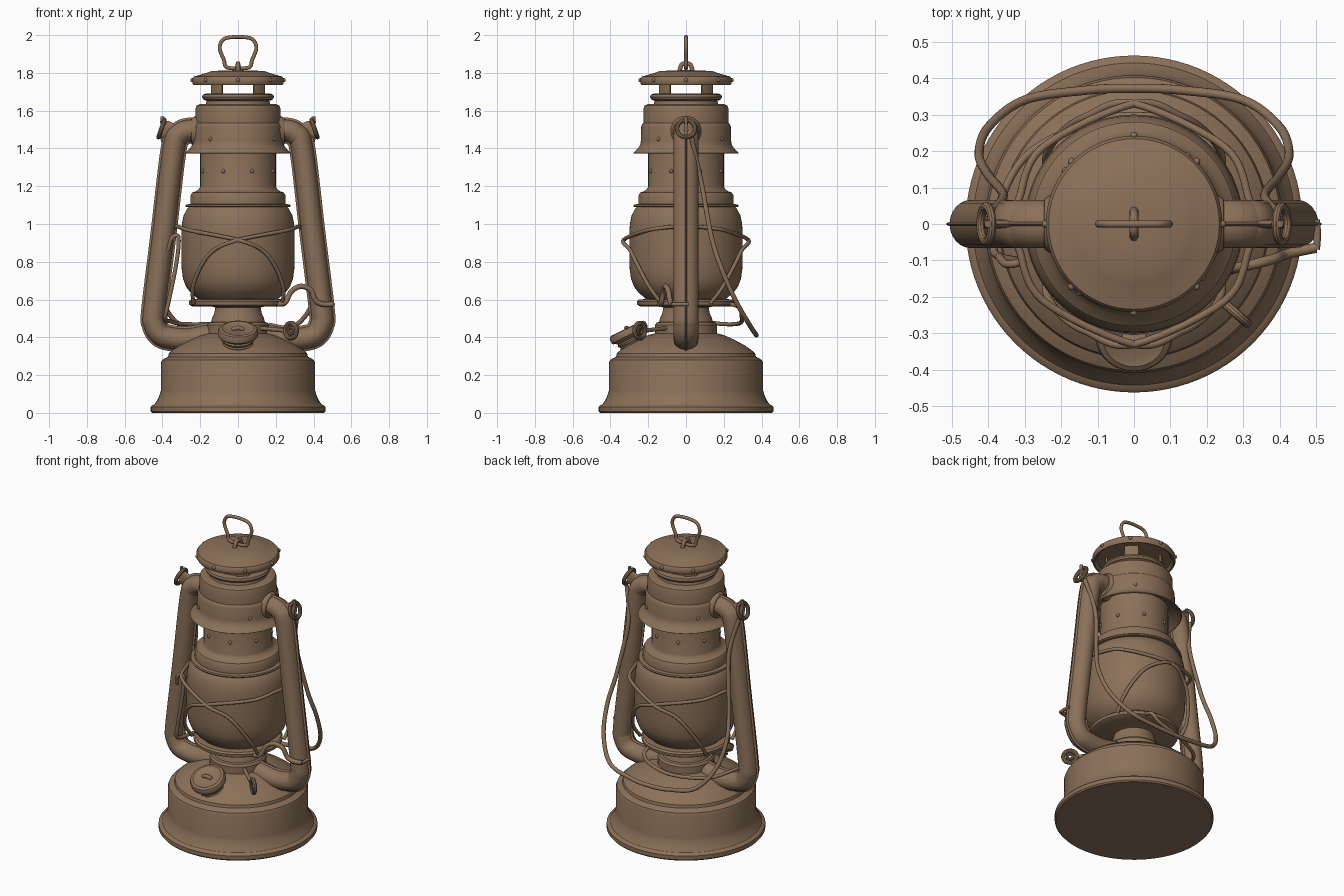
import bpy, bmesh, math
from mathutils import Vector, Matrix

if "Cube" in bpy.data.objects:
    bpy.data.objects.remove(bpy.data.objects["Cube"])

brown = bpy.data.materials.new("aged_brown_metal")
brown.diffuse_color = (0.26, 0.165, 0.1, 1)
brown.use_nodes = True
brown.node_tree.nodes["Principled BSDF"].inputs["Base Color"].default_value = brown.diffuse_color


def finish(name, bm, angle=35):
    bmesh.ops.remove_doubles(bm, verts=bm.verts, dist=1e-5)
    bmesh.ops.recalc_face_normals(bm, faces=bm.faces)
    me = bpy.data.meshes.new(name)
    bm.to_mesh(me)
    bm.free()
    me.materials.append(brown)
    ob = bpy.data.objects.new(name, me)
    bpy.context.collection.objects.link(ob)
    bpy.ops.object.select_all(action='DESELECT')
    ob.select_set(True)
    bpy.context.view_layer.objects.active = ob
    bpy.ops.object.shade_smooth_by_angle(angle=math.radians(angle))
    return ob


def lathe(name, profile, matrix=None, segs=72):
    """Spin (radius, z) points round the z axis."""
    bm = bmesh.new()
    vs = [bm.verts.new((r, 0, z)) for r, z in profile]
    es = [bm.edges.new(p) for p in zip(vs, vs[1:])]
    bmesh.ops.spin(bm, geom=vs + es, cent=(0, 0, 0), axis=(0, 0, 1),
                   angle=math.tau, steps=segs, use_duplicate=False)
    if matrix:
        bm.transform(matrix)
    return finish(name, bm)


def smooth_path(pts, n, closed=False):
    """Catmull-Rom curve through the points."""
    p = [Vector(q) for q in pts]
    p = [p[-1]] + p + p[:2] if closed else [2*p[0]-p[1]] + p + [2*p[-1]-p[-2]]
    out = []
    for a, b, c, d in zip(p, p[1:], p[2:], p[3:]):
        for i in range(n):
            t = i / n
            out.append(0.5 * (2*b + (c-a)*t + (2*a-5*b+4*c-d)*t*t + (3*b-a-3*c+d)*t**3))
    return out if closed else out + [p[-2]]


def sweep(name, pts, r1, r2=None, ref=(0, 1, 0), n=8, sides=12, closed=False):
    """Sweep an ellipse along a path; r1 runs along ref, r2 across it."""
    r2 = r2 or r1
    path = smooth_path(pts, n, closed)
    bm = bmesh.new()
    up, rings, m = Vector(ref), [], len(path)
    for i, c in enumerate(path):
        if closed:
            t = (path[(i+1) % m] - path[i-1]).normalized()
        else:
            t = (path[min(i+1, m-1)] - path[max(i-1, 0)]).normalized()
        up = (up - t * up.dot(t)).normalized()
        side = t.cross(up)
        rings.append([bm.verts.new(c + up*r1*math.cos(a) + side*r2*math.sin(a))
                      for a in (math.tau*k/sides for k in range(sides))])
    for a, b in zip(rings, rings[1:] + (rings[:1] if closed else [])):
        for k in range(sides):
            j = (k+1) % sides
            bm.faces.new((a[k], a[j], b[j], b[k]))
    if not closed:
        bm.faces.new(rings[0])
        bm.faces.new(rings[-1])
    return finish(name, bm)


def ring(name, centre, u, v, radius, wire):
    u, v, c = Vector(u).normalized(), Vector(v).normalized(), Vector(centre)
    pts = [c + radius*(u*math.cos(a) + v*math.sin(a)) for a in (math.tau*k/8 for k in range(8))]
    return sweep(name, pts, wire, ref=u.cross(v), n=4, sides=10, closed=True)


def mir(pts, sx=1, sy=1):
    return [(x*sx, y*sy, z) for x, y, z in pts]


# fuel tank base
lathe("fuel_tank", [(0, 0), (.455, 0), (.462, .008), (.462, .032), (.455, .04), (.442, .045),
      (.426, .07), (.414, .098), (.408, .12), (.408, .265), (.402, .28), (.385, .29), (.37, .297),
      (.366, .315), (.345, .334), (.31, .358), (.25, .39), (.2, .412), (.16, .422), (0, .43)], segs=96)
# burner cone and globe plate
lathe("burner", [(0, .41), (.165, .41), (.165, .465), (.155, .478), (.142, .482), (.138, .5),
      (.125, .53), (.12, .558), (.15, .566), (.24, .562), (.258, .572), (.26, .59), (.25, .6),
      (.21, .603), (0, .603)])
# glass globe
lathe("globe", [(0, .6), (.21, .6), (.225, .615), (.25, .635), (.275, .668), (.291, .71), (.298, .76),
      (.3, .82), (.3, .95), (.297, 1.0), (.288, 1.045), (.27, 1.08), (.255, 1.095), (0, 1.095)])
# globe cap and chimney
lathe("chimney", [(0, 1.09), (.275, 1.09), (.279, 1.096), (.275, 1.103), (.252, 1.106), (.252, 1.15),
      (.243, 1.166), (.222, 1.174), (.206, 1.185), (.2, 1.2), (.2, 1.5), (0, 1.5)])
# outer hood with flared skirt
lathe("hood", [(.2, 1.42), (.236, 1.405), (.274, 1.372), (.28, 1.376), (.255, 1.4), (.242, 1.42),
      (.239, 1.44), (.237, 1.515), (.232, 1.528), (.226, 1.535), (.225, 1.61), (.219, 1.627),
      (.205, 1.634), (.17, 1.636), (.166, 1.652), (.185, 1.66), (.191, 1.672), (.186, 1.685),
      (.166, 1.692), (.15, 1.692), (.148, 1.66), (0, 1.655)])
# four curved posts round the vent openings
bm = bmesh.new()
for q in range(4):
    cols = []
    for k in range(9):
        a = math.radians(90*q + 31 + 28*k/8)
        cols.append([bm.verts.new((r*math.cos(a), r*math.sin(a), z))
                     for r, z in ((.167, 1.68), (.167, 1.76), (.155, 1.76), (.155, 1.68))])
    for a, b in zip(cols, cols[1:]):
        for k in range(4):
            j = (k+1) % 4
            bm.faces.new((a[k], a[j], b[j], b[k]))
    bm.faces.new(cols[0])
    bm.faces.new(cols[-1])
finish("vent_posts", bm)
# top lid
lathe("lid", [(0, 1.765), (.168, 1.755), (.215, 1.755), (.228, 1.738), (.236, 1.736), (.242, 1.746),
      (.242, 1.768), (.234, 1.78), (.21, 1.787), (.165, 1.8), (.14, 1.81), (.06, 1.813), (0, 1.815)])
# lifting ring, its clip and pin
sweep("top_ring", [(-.055, 0, 1.828), (-.075, 0, 1.87), (-.097, 0, 1.93), (-.08, 0, 1.975), (-.035, 0, 1.989),
      (.035, 0, 1.989), (.08, 0, 1.975), (.097, 0, 1.93), (.075, 0, 1.87), (.055, 0, 1.828)],
      .01, closed=True)
sweep("ring_clip", [(0, -.035, 1.81), (0, -.02, 1.845), (0, .02, 1.845), (0, .035, 1.81)], .012, ref=(1, 0, 0))
sweep("ring_pin", [(0, 0, 1.8), (0, 0, 1.83), (0, 0, 1.86)], .008)

# rivets on chimney, hood and lid
for label, r, z, first, count in (("chimney", .2, 1.28, 22, 8), ("hood", .237, 1.45, 52, 4),
                                  ("lid", .242, 1.762, 0, 8)):
    bm = bmesh.new()
    for k in range(count):
        a = math.radians(first + 360*k/count)
        bmesh.ops.create_uvsphere(bm, u_segments=10, v_segments=6, radius=.011, matrix=Matrix.Translation(
            (r*math.cos(a), r*math.sin(a), z)))
    finish(label + "_rivets", bm)

# side air tubes with flat seams, pivot ears and bail eyes
tube = [(.17, 0, 1.49), (.25, 0, 1.495), (.305, 0, 1.475), (.34, 0, 1.4), (.393, 0, .96), (.443, 0, .55),
        (.442, 0, .47), (.41, 0, .415), (.35, 0, .395), (.26, 0, .39), (.15, 0, .41)]
for side, s in (("left", -1), ("right", 1)):
    sweep(side + "_tube", mir(tube, s), .066, .058, n=10, sides=24)
    sweep(side + "_tube_seam", mir(tube, s), .011, .069, n=10, sides=12)
    socket = Matrix.Translation((s*.2, 0, 1.49)) @ Matrix.Rotation(s*math.pi/2, 4, 'Y')
    lathe(side + "_tube_collar", [(.085, 0), (.08, .03), (.07, .045), (.055, .05)], socket, 32)
    sweep(side + "_ear", mir([(.33, 0, 1.47), (.375, 0, 1.5), (.41, 0, 1.5)], s), .012, .045)
    sweep(side + "_ear_pin", mir([(.395, 0, 1.47), (.4, 0, 1.52), (.4, 0, 1.57)], s), .01)
    ring(side + "_bail_eye", (s*.405, 0, 1.505), (.35*s, 0, -1), (0, 1, 0), .048, .012)

# carrying bail hanging at the back
half = [(.4, .03, 1.46), (.37, .055, 1.34), (.36, .085, 1.2), (.4, .135, .93), (.425, .19, .76),
        (.4, .265, .59), (.3, .34, .46), (.13, .367, .42)]
sweep("carrying_bail", half + [(0, .372, .412)] + mir(half, -1)[::-1], .0125)

# crossing wires of the globe guard
guard = [(-.33, 0, .985), (-.315, -.07, .985), (-.25, -.21, .965), (0, -.33, .915), (.13, -.295, .86),
         (.2, -.25, .77), (.24, -.19, .66), (.235, -.13, .58)]
for k, (sx, sy) in enumerate(((1, 1), (-1, 1), (1, -1), (-1, -1))):
    sweep("globe_guard_wire_%d" % (k+1), mir(guard, sx, sy), .0105)

# long wire spring on the left that wraps round the back
sweep("spring_wire", [(-.37, -.09, .86), (-.35, -.11, .925), (-.315, -.105, .93), (-.325, -.1, .8),
      (-.365, -.09, .6), (-.385, -.06, .5), (-.36, .08, .485), (-.28, .2, .47), (-.1, .285, .475),
      (.05, .295, .51), (.1, .28, .56), (.1, .2, .585)], .011)
# globe lift lever on the right
sweep("lift_lever", [(.2, -.14, .575), (.25, -.13, .585), (.28, -.12, .64), (.33, -.11, .67), (.385, -.095, .65),
      (.41, -.085, .595), (.45, -.075, .575), (.5, -.065, .575)], .014)
sweep("lever_hook", [(.5, -.07, .575), (.503, -.03, .575), (.5, .012, .575)], .01, ref=(0, 0, 1))

# wick adjuster: shaft and ring knob
radial = Vector((.75, -.66, 0)).normalized()
knob = Vector((.28, -.245, .435))
sweep("wick_shaft", [radial*.1 + Vector((0, 0, .45)), radial*.2 + Vector((0, 0, .445)), knob - radial*.03], .011)
ring("wick_knob", knob, radial, (0, 0, 1), .04, .013)
ring("wick_knob_inner", knob, radial, (0, 0, 1), .017, .009)

# tilted filler cap with threaded neck
tilt = Matrix.Translation((0, -.306, .43)) @ Matrix.Rotation(math.radians(26), 4, 'X')
lathe("filler_cap", [(0, -.13), (.06, -.13), (.065, -.08), (.078, -.075), (.08, -.066), (.074, -.06), (.082, -.053),
      (.084, -.045), (.078, -.038), (.088, -.03), (.1, -.026), (.106, -.018), (.106, .006), (.1, .016),
      (.085, .02), (.07, .013), (0, .012)], tilt, 40)
sweep("filler_cap_grip", [tilt @ Vector(p) for p in ((-.03, 0, .012), (0, 0, .022), (.03, 0, .012))], .012)
